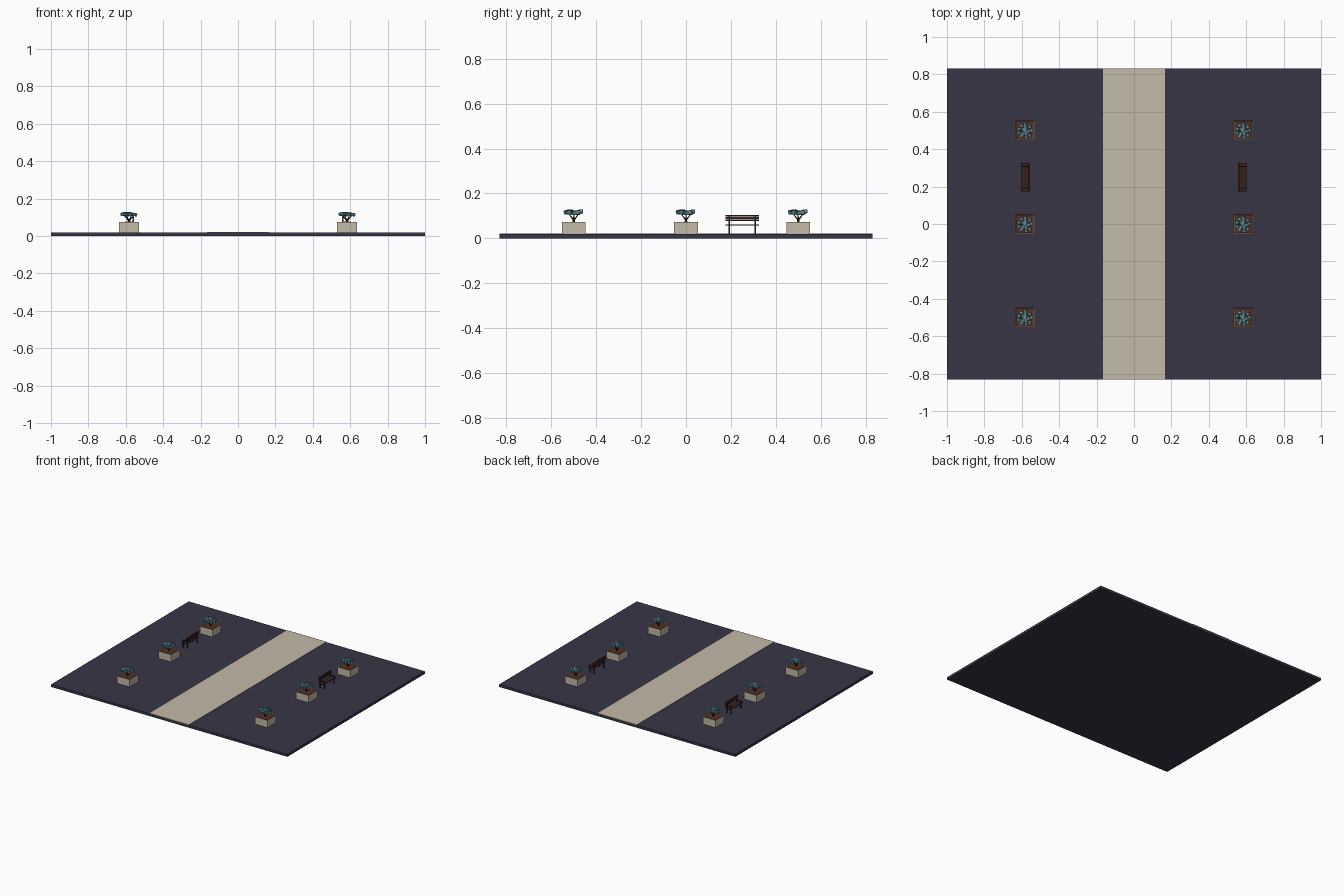
import bpy, bmesh, math, random
from mathutils import Matrix, Vector

cube = bpy.data.objects.get("Cube")
if cube:
    bpy.data.objects.remove(cube, do_unlink=True)


def material(name, rgb):
    m = bpy.data.materials.new(name)
    m.use_nodes = True
    m.diffuse_color = (*rgb, 1)
    m.node_tree.nodes["Principled BSDF"].inputs["Base Color"].default_value = (*rgb, 1)
    return m


PAVING = material("slate paving", (0.04, 0.036, 0.062))
STONE = material("pale stone", (0.55, 0.49, 0.39))
SOIL = material("brown soil", (0.09, 0.03, 0.018))
BARK = material("dark bark", (0.035, 0.018, 0.014))
LEAF = material("blue green leaves", (0.10, 0.23, 0.27))
WOOD = material("dark wood", (0.04, 0.015, 0.011))
SLAT = material("reddish wood", (0.12, 0.04, 0.03))
IRON = material("dark iron", (0.02, 0.02, 0.025))


def finish(name, bm, mat):
    me = bpy.data.meshes.new(name)
    bm.to_mesh(me)
    bm.free()
    me.materials.append(mat)
    ob = bpy.data.objects.new(name, me)
    bpy.context.scene.collection.objects.link(ob)
    return ob


def add_box(bm, centre, size, rot=Matrix()):
    bmesh.ops.create_cube(bm, size=1, matrix=Matrix.Translation(centre) @ rot
                          @ Matrix.Diagonal((*size, 1)))


def box(name, centre, size, mat):
    bm = bmesh.new()
    add_box(bm, centre, size)
    return finish(name, bm, mat)


def add_branch(bm, a, b, r1, r2):
    a, b = Vector(a), Vector(b)
    rot = (b - a).to_track_quat('Z', 'Y').to_matrix().to_4x4()
    bmesh.ops.create_cone(bm, cap_ends=True, segments=6, radius1=r1, radius2=r2,
                          depth=(b - a).length,
                          matrix=Matrix.Translation((a + b) / 2) @ rot)


def planter():
    # Hollow stone tub: inset the top face and push it down
    bm = bmesh.new()
    add_box(bm, (0, 0, 0.046), (0.106, 0.106, 0.056))
    bm.normal_update()
    top = max(bm.faces, key=lambda f: f.calc_center_median().z)
    bmesh.ops.inset_region(bm, faces=[top], thickness=0.006)
    bmesh.ops.translate(bm, verts=top.verts, vec=(0, 0, -0.006))
    tub = finish("planter_tub", bm, STONE)
    soil = box("planter_soil", (0, 0, 0.07), (0.094, 0.094, 0.004), SOIL)

    # Short stem with branches fanning out
    bm = bmesh.new()
    add_branch(bm, (0, 0, 0.07), (0, 0, 0.085), 0.006, 0.005)
    for i in range(6):
        a = i * math.tau / 6
        add_branch(bm, (0, 0, 0.08),
                   (0.024 * math.cos(a), 0.024 * math.sin(a), 0.108), 0.004, 0.002)
    stem = finish("shrub_branches", bm, BARK)

    # Flat crown of small angular leaf clumps
    rng = random.Random(4)
    bm = bmesh.new()
    for count, radius in ((1, 0), (5, 0.017), (9, 0.034)):
        for i in range(count):
            a = (i + rng.uniform(-0.2, 0.2)) * math.tau / count
            add_box(bm, (radius * math.cos(a), radius * math.sin(a) - 0.003,
                         0.117 + rng.uniform(-0.004, 0.004)),
                    (0.018, 0.016, 0.016),
                    Matrix.Rotation(rng.uniform(0, math.pi), 4, 'Z')
                    @ Matrix.Rotation(rng.uniform(-0.3, 0.3), 4, 'X'))
    crown = finish("shrub_crown", bm, LEAF)
    return [tub, soil, stem, crown]


def bench():
    # The seat faces +x and the back is on the -x side
    parts = [box("bench_seat", (0.002, 0, 0.06), (0.044, 0.15, 0.005), WOOD)]
    for z, mat in ((0.081, WOOD), (0.091, SLAT), (0.101, WOOD)):
        parts.append(box("bench_back_slat", (-0.02, 0, z), (0.006, 0.15, 0.008), mat))
    bm = bmesh.new()
    for y in (-0.058, 0.058):
        add_box(bm, (-0.018, y, 0.06), (0.005, 0.006, 0.08))
        add_box(bm, (0.018, y, 0.048), (0.005, 0.006, 0.056))
        add_box(bm, (0, y, 0.076), (0.044, 0.006, 0.004))
    parts.append(finish("bench_frame", bm, IRON))
    return parts


def place(parts, x, y, flip=False):
    for p in parts:
        ob = p.copy()
        ob.name = p.name.split(".")[0]
        bpy.context.scene.collection.objects.link(ob)
        ob.location = (x, y, 0)
        ob.rotation_euler.z = math.pi if flip else 0


# Ground and path
box("ground_slab", (0, 0, 0.0095), (2, 1.664, 0.019), PAVING)
box("centre_path", (0, 0, 0.0195), (0.332, 1.664, 0.005), STONE)

# Two mirrored rows of planters and benches
tub_parts, bench_parts = planter(), bench()
for side in (-1, 1):
    for y in (-0.5, 0, 0.5):
        place(tub_parts, side * 0.583, y)
    place(bench_parts, side * 0.58, 0.25, flip=side < 0)
for p in tub_parts + bench_parts:
    bpy.data.objects.remove(p, do_unlink=True)
